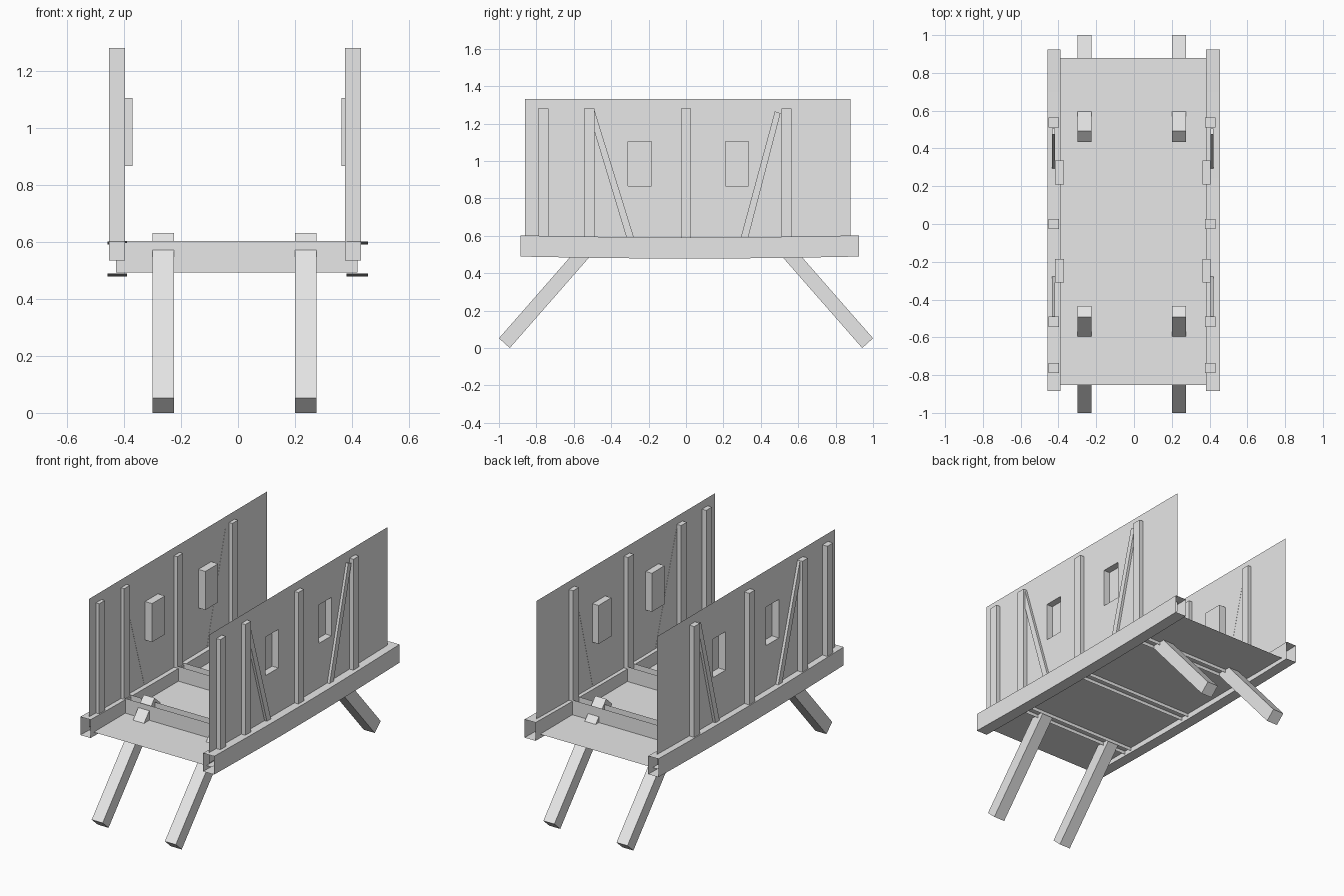
import bpy, bmesh, math

if "Cube" in bpy.data.objects:
    bpy.data.objects.remove(bpy.data.objects["Cube"])

grey = bpy.data.materials.new("plain_grey")
grey.diffuse_color = (0.8, 0.8, 0.8, 1)
grey.use_nodes = True
grey.node_tree.nodes["Principled BSDF"].inputs["Base Color"].default_value = grey.diffuse_color


def finish(name, bm):
    me = bpy.data.meshes.new(name)
    bm.to_mesh(me)
    bm.free()
    me.materials.append(grey)
    ob = bpy.data.objects.new(name, me)
    bpy.context.collection.objects.link(ob)
    return ob


def quad(bm, *pts):
    return bm.faces.new([bm.verts.new(p) for p in pts])


def prism(name, outline, x0, x1):
    """Solid with a (y, z) outline, extruded along x."""
    bm = bmesh.new()
    a = [bm.verts.new((x0, y, z)) for y, z in outline]
    b = [bm.verts.new((x1, y, z)) for y, z in outline]
    bm.faces.new(a)
    bm.faces.new(b[::-1])
    for i in range(len(a)):
        j = (i + 1) % len(a)
        bm.faces.new((a[j], a[i], b[i], b[j]))
    bmesh.ops.recalc_face_normals(bm, faces=bm.faces)
    return finish(name, bm)


def beam(name, x0, x1):
    """Hollow open-ended side beam, sagging slightly in the middle."""
    bm = bmesh.new()
    rings = []
    n = 8
    for i in range(n + 1):
        t = i / n
        y = -0.885 + 1.81 * t
        sag = 0.011 * math.sin(math.pi * t)
        rings.append([bm.verts.new((x, y, z - sag)) for x, z in
                      ((x0, 0.489), (x1, 0.489), (x1, 0.602), (x0, 0.602))])
    for r, s in zip(rings, rings[1:]):
        for k in range(4):
            m = (k + 1) % 4
            bm.faces.new((r[k], r[m], s[m], s[k]))
    # outward normals
    mid = (x0 + x1) / 2
    bm.normal_update()
    for f in bm.faces:
        c = f.calc_center_median()
        if f.normal.x * (c.x - mid) + f.normal.z * (c.z - 0.54) < 0:
            f.normal_flip()
    return finish(name, bm)


def wall(name, x, inner):
    """Thin wall sheet with two niches pushed inward to x = inner."""
    ys = (-0.86, -0.31, -0.185, 0.21, 0.335, 0.88)
    zs = (0.535, 0.867, 1.105, 1.33)
    bm = bmesh.new()
    for i in range(5):
        for j in range(3):
            y0, y1, z0, z1 = ys[i], ys[i + 1], zs[j], zs[j + 1]
            niche = j == 1 and i in (1, 3)
            px = inner if niche else x
            c = ((y0, z0), (y1, z0), (y1, z1), (y0, z1))
            quad(bm, *[(px, y, z) for y, z in c])
            if niche:
                for k in range(4):
                    a, b = c[k], c[(k + 1) % 4]
                    quad(bm, (x, *a), (x, *b), (inner, *b), (inner, *a))
    bmesh.ops.remove_doubles(bm, verts=bm.verts, dist=0.0005)
    bmesh.ops.recalc_face_normals(bm, faces=bm.faces)
    bm.normal_update()
    # main sheet faces outward
    if any(f.normal.x * x < -0.5 for f in bm.faces):
        bmesh.ops.reverse_faces(bm, faces=bm.faces)
    return finish(name, bm)


# Posts, walls, beams and braces on each side
POSTS = (-0.7625, -0.5175, 0.0, 0.5375)
sides = {
    "left": dict(beam=(-0.458, -0.389), wall=(-0.418, -0.37),
                 post=(-0.452, -0.396), brace=(-0.435, -0.417)),
    "right": dict(beam=(0.381, 0.456), wall=(0.405, 0.363),
                  post=(0.376, 0.432), brace=(0.404, 0.421)),
}
for side, d in sides.items():
    beam(side + "_beam", *d["beam"])
    wall(side + "_wall", *d["wall"])
    for i, y in enumerate(POSTS):
        w = 0.0275
        prism(f"{side}_post_{i + 1}",
              [(y - w, 0.535), (y + w, 0.535), (y + w, 1.28), (y - w, 1.28)], *d["post"])
    prism(side + "_front_brace",
          [(-0.306, 0.55), (-0.266, 0.55), (-0.492, 1.28), (-0.492, 1.165)], *d["brace"])
    prism(side + "_back_brace",
          [(0.282, 0.55), (0.322, 0.55), (0.505, 1.255), (0.475, 1.265)], *d["brace"])

# Deck sheet
bm = bmesh.new()
quad(bm, (-0.428, -0.853, 0.513), (0.42, -0.853, 0.513),
     (0.42, 0.88, 0.513), (-0.428, 0.88, 0.513))
finish("deck", bm)

# Cross bars: paired upright sheets through the deck
for i, y in enumerate(POSTS[1:]):
    bm = bmesh.new()
    for s in (-1, 1):
        p = y + s * 0.0275
        f = [(-0.428, p, 0.492), (0.42, p, 0.492), (0.42, p, 0.604), (-0.428, p, 0.604)]
        quad(bm, *(f if s < 0 else f[::-1]))
    finish(f"cross_bar_{i + 1}", bm)

# Splayed legs poking through the deck
for end, s in (("front", -1), ("back", 1)):
    for side, x0 in (("left", -0.3), ("right", 0.2)):
        prism(f"{end}_{side}_leg",
              [(s * y, z) for y, z in
               ((1.0, 0.052), (0.942, 0.0), (0.435, 0.579), (0.493, 0.631))],
              x0, x0 + 0.075)
